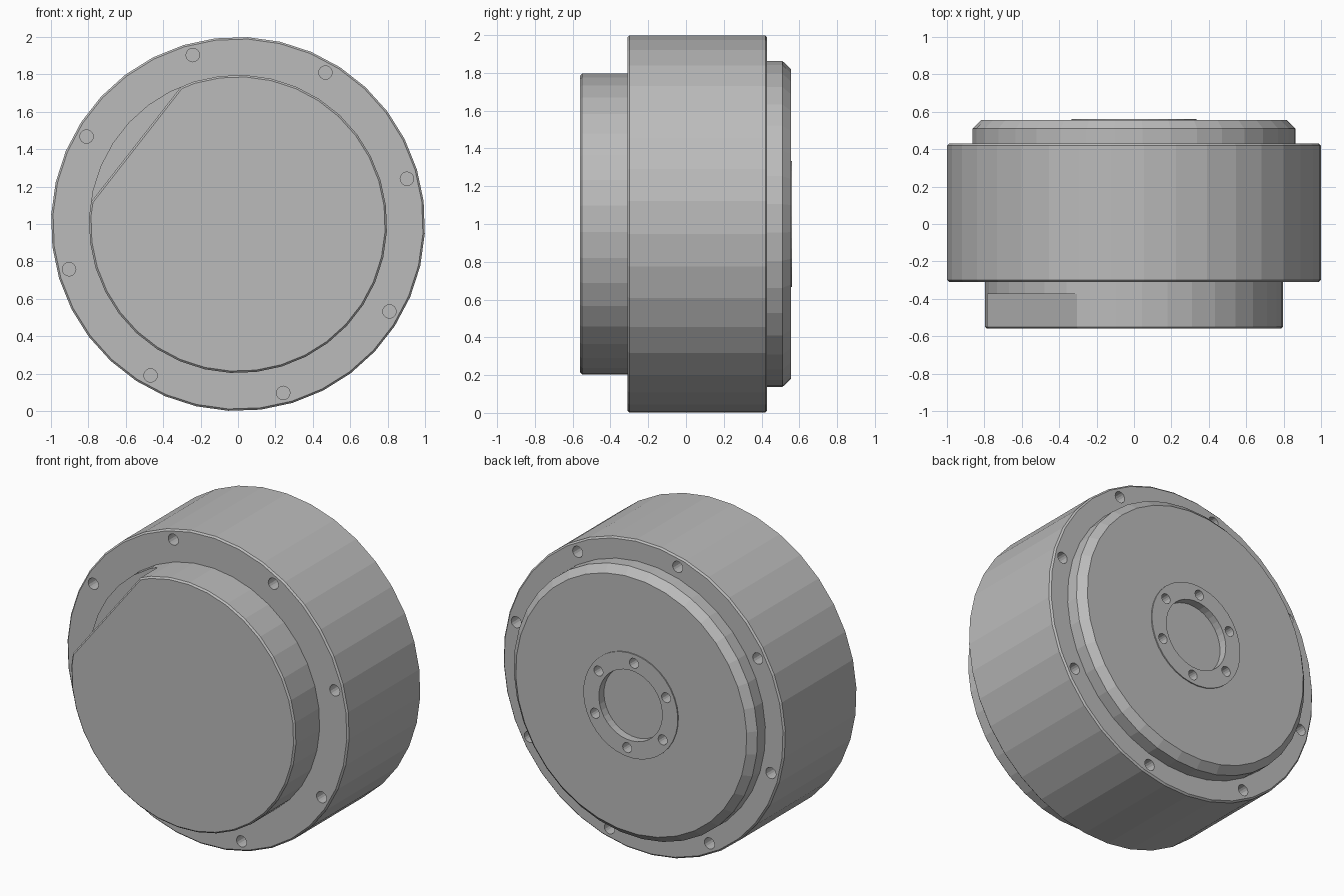
import bpy, bmesh, math
from mathutils import Vector

cube = bpy.data.objects.get("Cube")
if cube:
    bpy.data.objects.remove(cube, do_unlink=True)

grey = bpy.data.materials.new("metal grey")
grey.use_nodes = True
COLOUR = (0.5, 0.5, 0.5, 1)
grey.diffuse_color = COLOUR
grey.node_tree.nodes["Principled BSDF"].inputs["Base Color"].default_value = COLOUR

SIDES = 36
START = math.radians(-3)


def on_circle(r, angle, y):
    return Vector((r * math.cos(angle), y, 1 + r * math.sin(angle)))


def turned(profile, sides=SIDES):
    """Closed solid turned about the y axis from (radius, y) pairs."""
    bm = bmesh.new()
    rings = [[bm.verts.new(on_circle(r, START + math.tau * i / sides, y))
              for i in range(sides)] for r, y in profile]
    for a, b in zip(rings, rings[1:]):
        for i in range(sides):
            j = (i + 1) % sides
            bm.faces.new((a[i], a[j], b[j], b[i]))
    bm.faces.new(rings[0])
    bm.faces.new(rings[-1])
    bmesh.ops.recalc_face_normals(bm, faces=bm.faces)
    return bm


def make(name, bm):
    mesh = bpy.data.meshes.new(name)
    bm.to_mesh(mesh)
    bm.free()
    obj = bpy.data.objects.new(name, mesh)
    bpy.context.collection.objects.link(obj)
    mesh.materials.append(grey)
    return obj


def drill(obj, count, first, r, hole_r, y0, y1):
    """Cut a ring of blind screw holes between y0 and y1."""
    bm = bmesh.new()
    for k in range(count):
        centre = on_circle(r, math.radians(first) + math.tau * k / count, 0)
        ends = []
        for y in (y0, y1):
            ends.append([bm.verts.new((centre.x + hole_r * math.cos(math.tau * i / 16), y,
                                       centre.z + hole_r * math.sin(math.tau * i / 16)))
                         for i in range(16)])
        for i in range(16):
            j = (i + 1) % 16
            bm.faces.new((ends[0][i], ends[0][j], ends[1][j], ends[1][i]))
        bm.faces.new(ends[0])
        bm.faces.new(ends[1])
    bmesh.ops.recalc_face_normals(bm, faces=bm.faces)
    cutter = make("hole_cutter", bm)
    cutter.hide_render = True
    mod = obj.modifiers.new("holes", "BOOLEAN")
    mod.operation = "DIFFERENCE"
    mod.solver = "EXACT"
    mod.object = cutter
    bpy.context.view_layer.objects.active = obj
    bpy.ops.object.modifier_apply(modifier=mod.name)
    bpy.data.objects.remove(cutter, do_unlink=True)


# Main housing with screw holes in both rims
C = 0.01
body = make("housing", turned([(1 - C, -0.31), (1, -0.31 + C), (1, 0.43 - C), (1 - C, 0.43)]))
drill(body, 8, 15, 0.935, 0.036, -0.4, -0.21)
drill(body, 8, 15, 0.935, 0.036, 0.33, 0.5)

# Rear cover, with raised hub ring and central recess
cover = make("rear_cover", turned([
    (0.865, 0.425), (0.865, 0.51), (0.82, 0.555), (0.335, 0.555),
    (0.335, 0.562), (0.225, 0.562), (0.225, 0.51)]))
drill(cover, 6, 35, 0.278, 0.032, 0.46, 0.6)

# Full-round collar behind the front boss
make("front_collar", turned([(0.797, -0.375), (0.797, -0.305)]))

# Front boss with one flat cut on its upper right shoulder
bm = turned([(0.797, -0.56), (0.797, -0.375)])
normal = Vector((math.cos(math.radians(142)), 0, math.sin(math.radians(142))))
cut = bmesh.ops.bisect_plane(bm, geom=bm.verts[:] + bm.edges[:] + bm.faces[:],
                             plane_co=Vector((0, 0, 1)) + normal * 0.692,
                             plane_no=normal, clear_outer=True)
bmesh.ops.holes_fill(bm, edges=[e for e in bm.edges if e.is_boundary])
bmesh.ops.recalc_face_normals(bm, faces=bm.faces)
rim = [e for e in bm.edges if all(v.co.y < -0.55 for v in e.verts)]
bmesh.ops.bevel(bm, geom=rim, offset=C, segments=1, affect="EDGES")
make("front_boss", bm)
